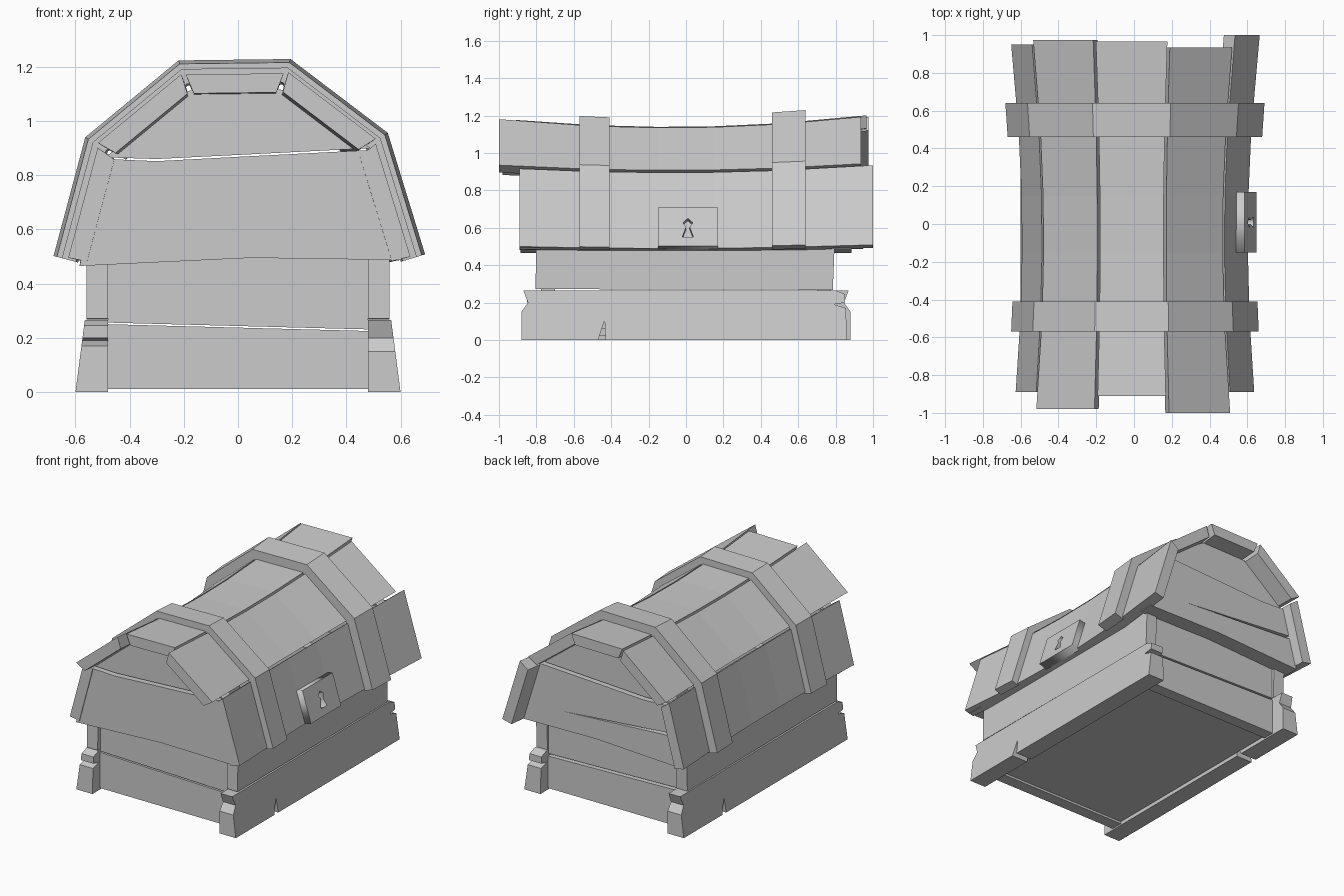
import bpy, bmesh
from mathutils import Vector, Matrix

if "Cube" in bpy.data.objects:
    bpy.data.objects.remove(bpy.data.objects["Cube"])


def loft(name, rings):
    """Solid skinned through rings of equal point count, capped at both ends."""
    bm = bmesh.new()
    rows = [[bm.verts.new(p) for p in r] for r in rings]
    n = len(rows[0])
    for a, b in zip(rows, rows[1:]):
        for i in range(n):
            j = (i + 1) % n
            bm.faces.new((a[i], a[j], b[j], b[i]))
    bm.faces.new(rows[0])
    bm.faces.new(rows[-1])
    bmesh.ops.recalc_face_normals(bm, faces=bm.faces)
    me = bpy.data.meshes.new(name)
    bm.to_mesh(me)
    bm.free()
    ob = bpy.data.objects.new(name, me)
    bpy.context.collection.objects.link(ob)
    return ob


# Lid cross-section (x, z), left foot to right foot
LID = [Vector(p) for p in ((-.655, .495), (-.54, .925), (-.21, 1.197),
                           (.185, 1.202), (.53, .94), (.665, .5))]


def offset(d):
    """Mitred offset of the lid profile, positive outwards."""
    nrm = []
    for a, b in zip(LID, LID[1:]):
        t = (b - a).normalized()
        nrm.append(Vector((-t.y, t.x)))
    out = []
    for i, p in enumerate(LID):
        n0, n1 = nrm[max(i - 1, 0)], nrm[min(i, 4)]
        m = (n0 + n1).normalized()
        out.append(p + m * d / m.dot(n0))
    return out


def sag(y):
    return .062 - .055 * y * y - .01 * y


# Sagging lid planks
spans = [("lid_plank_left_low", -.89, .95), ("lid_plank_left_high", -.98, .975),
         ("lid_plank_top", -.91, .965), ("lid_plank_right_high", -1, .935),
         ("lid_plank_right_low", -.89, 1)]
for i, (name, y0, y1) in enumerate(spans):
    rings = []
    for y in (y0, -.5, -.15, .15, .5, y1):
        o, n = offset(-sag(y)), offset(-sag(y) - .07)
        g = (o[i + 1] - o[i]).normalized() * .008
        sec = (o[i] + g, o[i + 1] - g, n[i + 1] - g * 1.5, n[i] + g * 1.5)
        rings.append([(p.x, y, p.y) for p in sec])
    loft(name, rings)

# Bands over the lid
for name, y0, y1, t in (("lid_band_front", -.57, -.41, .045), ("lid_band_rear", .46, .64, .06)):
    rings = []
    for y in (y0, y1):
        sec = offset(t - sag(y)) + offset(-.01 - sag(y))[::-1]
        rings.append([(p.x, y, p.y) for p in sec])
    loft(name, rings)


def end_panel(name, pts, y0, y1):
    loft(name, [[(x, y, z) for x, z in pts] for y in (y0, y1)])


# Lid end panels, the rear one with a split
inner = [tuple(p) for p in offset(-.085)]
for side, s in (("front", -1), ("rear", 1)):
    split = [(-.552, .665), (.3, .615), (-.548, .685)] if s > 0 else []
    end_panel(f"lid_end_low_{side}", [(-.585, .465), *split, (-.49, .86), (-.3, .852), (0, .868),
              (.49, .893), (.605, .487), (.05, .495)], s * .78, s * .885)
    end_panel(f"lid_end_high_{side}", [(-.49, .866), inner[2], inner[3], (.49, .9), (0, .875),
              (-.3, .86)], s * .78, s * .86)
    # Body end planks
    gap = .006 if s < 0 else .015
    end_panel(f"body_end_low_{side}", [(-.48, .01), (.48, .01), (.48, .225), (-.48, .25)],
              s * .7, s * .78)
    end_panel(f"body_end_high_{side}", [(-.48, .25 + gap), (.48, .225 + gap), (.48, .52),
              (-.48, .52)], s * .7, s * .775)

# Floor
end_panel("floor", [(-.48, .025), (.48, .025), (.48, .06), (-.48, .06)], -.7, .7)

# Worn base planks (y, z outline) and upper side planks
BASE = [(-.88, 0), (-.47, 0), (-.435, .105), (-.43, 0), (.86, 0), (.855, .17), (.79, .19),
        (.85, .2), (.85, .245), (.8, .265), (-.87, .265), (-.845, .2), (-.88, .15)]
for side, s in (("right", 1), ("left", -1)):
    loft(f"base_plank_{side}", [[(s * .48, s * y, z) for y, z in BASE],
                                [(s * (.6 - .13 * z), s * y, z) for y, z in BASE]])
    wall = [(-.805, .272), (.785, .268), (.795, .52), (-.8, .52)]
    loft(f"side_plank_{side}", [[(s * x, y, z) for y, z in wall] for x in (.48, .56)])

# Lock plate with keyhole, lying on the right lid plank
cu = bpy.data.curves.new("lock_plate", 'CURVE')
cu.dimensions, cu.fill_mode, cu.extrude = '2D', 'BOTH', .03
for pts in ([(-.16, 0), (.16, 0), (.16, .215), (-.16, .215)],
            [(-.03, .05), (.03, .05), (.01, .105), (.026, .13), (0, .155), (-.026, .13), (-.01, .105)]):
    sp = cu.splines.new('POLY')
    sp.points.add(len(pts) - 1)
    for q, (x, y) in zip(sp.points, pts):
        q.co = (x, y, 0, 1)
    sp.use_cyclic_u = True
lock = bpy.data.objects.new("lock_plate", cu)
bpy.context.collection.objects.link(lock)
foot, top = offset(-.048)[5], offset(-.048)[4]
up = (top - foot).normalized()
m = Matrix(((0, up.x, up.y), (1, 0, 0), (0, up.y, -up.x))).to_4x4()
m.translation = (foot.x, .01, foot.y + .008)
lock.matrix_world = m
bpy.context.view_layer.objects.active = lock
lock.select_set(True)
bpy.ops.object.convert(target='MESH')
